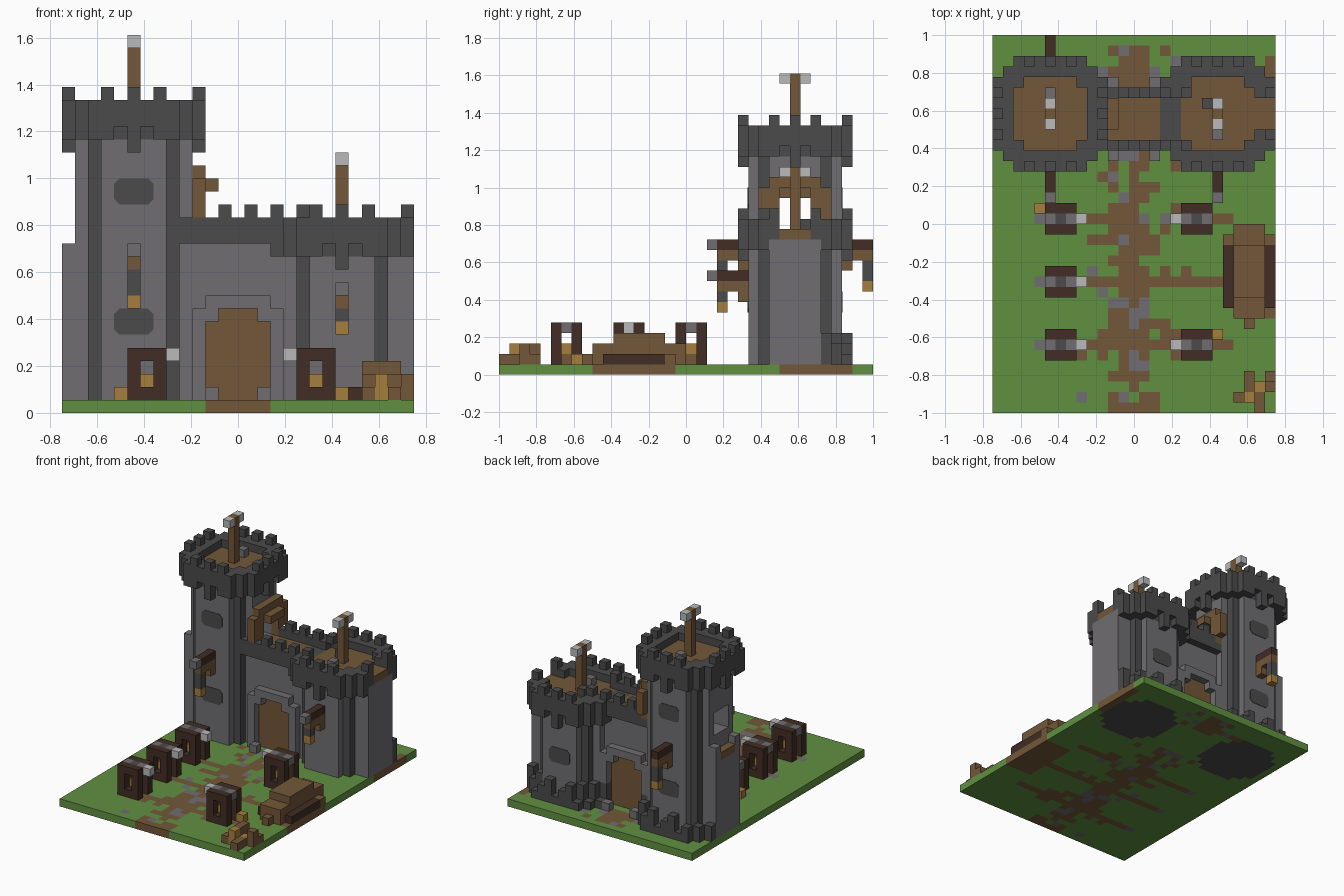
import bpy
import bmesh
import random
from mathutils import Vector

cube = bpy.data.objects.get("Cube")
if cube:
    bpy.data.objects.remove(cube, do_unlink=True)

random.seed(4)
U = 1 / 18                      # size of one block
SIZE = (27, 36, 29)             # model extent in blocks
PALETTE = {
    "grass": (0.12, 0.28, 0.053), "earth": (0.17, 0.095, 0.04),
    "stone": (0.16, 0.155, 0.165), "dark_stone": (0.069, 0.069, 0.069),
    "dark_wood": (0.054, 0.026, 0.018), "gold": (0.38, 0.21, 0.046),
    "pale_stone": (0.48, 0.49, 0.485),
}
ORDER = list(PALETTE)
MATS = []
for name, rgb in PALETTE.items():
    m = bpy.data.materials.new(name)
    m.use_nodes = True
    m.diffuse_color = (*rgb, 1)
    m.node_tree.nodes["Principled BSDF"].inputs["Base Color"].default_value = (*rgb, 1)
    MATS.append(m)

cells = {}                      # block position -> (part, colour)


def span(v):
    return range(v, v + 1) if isinstance(v, int) else range(*v)


def fill(part, colour, xs, ys, zs, keep=None):
    """Fill a box of blocks, within the model extent."""
    for x in span(xs):
        for y in span(ys):
            for z in span(zs):
                inside = 0 <= x < SIZE[0] and 0 <= y < SIZE[1]
                if inside and (keep is None or keep(x, y, z)):
                    cells[x, y, z] = (part, colour)


def carve(xs, ys, zs):
    for x in span(xs):
        for y in span(ys):
            for z in span(zs):
                cells.pop((x, y, z), None)


def octagon(cx, cy, r, cut):
    return lambda x, y, z: max(abs(x - cx), abs(y - cy)) <= r and abs(x - cx) + abs(y - cy) <= cut


# Ground with a trodden, stony path that widens beside the stands
STAND_ROWS = (6, 12, 18)
fill("ground", "grass", (0, 27), (0, 36), 0)
for y in [*range(25), *range(31, 35)]:
    near = min(abs(y - row) for row in STAND_ROWS)
    for x in range(8, 19):
        off = abs(x - 13)
        chance = {0: 0.95, 1: 0.9, 2: 0.5}.get(off, 0.05)
        if off > 1 and (near < 2 or y > 30):
            chance = 0.75 if near == 0 else 0.4
        if random.random() < chance:
            fill("ground", random.choice(["earth"] * 5 + ["stone"]), x, y, 0)
for y in STAND_ROWS:
    fill("ground", "earth", (4, 10), y, 0)
    fill("ground", "earth", (17, 23), y, 0)
    fill("ground", "stone", 4, y, 0)
fill("ground", "earth", (23, 27), (9, 17), 0)
fill("ground", "earth", 26, (27, 34), 0)

# Curtain wall, parapets, gate
fill("curtain_wall", "stone", (9, 18), (26, 30), (1, 13))
fill("curtain_wall", "earth", (9, 18), (26, 30), 13)
for y, out in ((25, -1), (30, 1)):
    fill("wall_parapet", "dark_stone", (9, 18), y, (13, 15))
    for x in (12, 14, 16, 18):
        fill("wall_parapet", "dark_stone", x, y, 15)
    fill("gate_surround", "stone", (10, 17), y, (1, 8))
    fill("gate_surround", "stone", (11, 16), y, 8)
    carve((11, 16), y, (1, 7))
    carve((12, 15), y, 7)
    fill("gate_door", "earth", (11, 16), y - out, (1, 7))
    fill("gate_door", "earth", (12, 15), y - out, 7)
    for x in (11, 15):
        fill("gate_step", "stone", x, y + out, 1)


# Towers
def tower(side, cx, top):
    """Octagonal tower whose parapet top is at the given block height."""
    cy, name = 28, side + "_tower"
    box = ((cx - 5, cx + 6), (cy - 5, cy + 6))
    body, floor, outer = octagon(cx, cy, 4, 6), octagon(cx, cy, 3, 5), octagon(cx, cy, 5, 8)

    def offsets(x, y):
        return sorted((abs(x - cx), abs(y - cy)))

    def ring(x, y, z):
        near, far = offsets(x, y)
        low = {0: top - 4, 1: top - 2}.get(near, top - 3) if far == 5 else top - 3
        return outer(x, y, z) and not floor(x, y, z) and z >= low

    def merlon(x, y, z):
        near, far = offsets(x, y)
        return far == 5 and near in (0, 2)

    def rubble(x, y, z):
        return (outer(x, y, z) and not body(x, y, z) and y > cy + 1
                and z <= 1 + (x * 2 + y) % 3)

    fill(name, "dark_stone", *box, 0, body)
    fill(name, "stone", *box, (1, top - 2), body)
    fill(name, "dark_stone", *box, (1, top - 2), lambda x, y, z: offsets(x, y) == [3, 3])
    fill(name, "earth", *box, top - 2, floor)
    fill(side + "_battlements", "dark_stone", *box, (top - 4, top), ring)
    fill(side + "_battlements", "dark_stone", *box, top, merlon)
    fill(side + "_rubble", "dark_stone", *box, (1, 4), rubble)
    # Mast
    fill(side + "_mast", "earth", cx, cy, (top - 1, top + 5))
    for y in (cy - 1, cy + 1):
        fill(side + "_mast", "pale_stone", cx, y, top + 4)


tower("right", 5, 24)
tower("left", 21, 15)

# Walkway openings and wall stubs
carve((16, 18), (26, 30), (14, 17))
carve((25, 27), (27, 30), (14, 17))
carve((0, 12), (27, 30), (14, 17))
fill("left_wall_stub", "stone", 26, (26, 31), (1, 13))
fill("left_wall_stub", "earth", (25, 27), (27, 30), 13)
fill("right_wall_stub", "stone", 0, (26, 31), (1, 11))
fill("right_wall_stub", "earth", 0, (26, 31), 11)
for y in (26, 30):
    fill("right_wall_stub", "stone", 0, y, (11, 13))
    fill("tower_doorway", "earth", 10, y, (14, 17))
for y in (25, 31):
    fill("tower_doorway", "earth", 10, y, (15, 17))
fill("tower_doorway", "earth", 10, (25, 32), 17)
fill("tower_doorway", "earth", 10, (26, 31), 18)
fill("tower_doorway", "earth", 11, (27, 30), 17)
fill("right_floor_block", "stone", 5, 30, 23)
fill("left_floor_block", "stone", 21, 26, 14)
fill("left_floor_block", "dark_stone", 20, 29, 14)


# Hanging lanterns on brackets
def lantern(name, x, wall, out, z, chain):
    tip = wall + out * 3
    for n in range(1, 4):
        fill(name, "dark_wood", x, wall + out * n, z)
        fill(name, "earth", x, wall + out * n, z - 1)
    fill(name, "earth", x, wall + out, z - 2)
    fill(name, "stone", x, tip + out, z)
    fill(name, "dark_stone", x, tip, (z - 1 - chain, z - 1))
    fill(name, "gold", x, tip, z - 2 - chain)


lantern("right_front_lantern", 5, 24, -1, 12, 2)
lantern("left_front_lantern", 21, 24, -1, 9, 1)
lantern("right_rear_lantern", 5, 32, 1, 12, 2)

# Market stands
for x, y, end in ((5, 6, 3), (5, 12, 3), (5, 18, 3), (18, 6, -1), (18, 18, -1)):
    for side in (y - 1, y + 1):
        fill("market_stand", "dark_wood", (x, x + 3), side, (1, 5))
        carve(x + 1, side, (2, 4))
    fill("market_stand", "stone", (x, x + 3), y, 4)
    fill("market_stand", "dark_stone", x + 1, y, 4)
    fill("market_stand", "pale_stone", x + end, y, 4)
    fill("market_stand", "earth", x + 1, y, 1)
    fill("market_stand", "gold", x + 1, y, 2)
fill("goods", "gold", 4, 19, 1)
fill("goods", "gold", 21, 7, 1)

# Upturned boat
fill("boat", "dark_wood", (22, 27), (10, 16), 1)
fill("boat", "earth", (22, 27), 16, 1)
fill("boat", "earth", (23, 26), (9, 18), (1, 3))
fill("boat", "earth", (23, 26), (11, 16), 3)
fill("boat", "earth", 24, 8, 1)

# Firewood pile
for x, y, h in ((23, 1, 1), (24, 2, 2), (25, 0, 1), (26, 2, 2), (24, 3, 2), (26, 3, 1), (25, 1, 1)):
    fill("firewood", "earth", x, y, (1, 1 + h))
fill("firewood", "gold", 24, 1, (1, 3))
fill("firewood", "gold", 25, 2, 1)


# Turn the blocks into one mesh per part, outer faces only
def new_object(name, bm):
    mesh = bpy.data.meshes.new(name)
    bm.to_mesh(mesh)
    bm.free()
    for m in MATS:
        mesh.materials.append(m)
    bpy.context.collection.objects.link(bpy.data.objects.new(name, mesh))


def place(p):
    return Vector(((p[0] - SIZE[0] / 2) * U, (p[1] - SIZE[1] / 2) * U, p[2] * U))


meshes = {part: bmesh.new() for part, colour in cells.values()}
for pos, (part, colour) in cells.items():
    bm = meshes[part]
    for axis in range(3):
        for sign in (-1, 1):
            n, u = Vector((0, 0, 0)), Vector((0, 0, 0))
            n[axis], u[(axis + 1) % 3] = sign, 0.5
            if tuple(int(a + b) for a, b in zip(pos, n)) in cells:
                continue
            v = n.cross(u)
            mid = Vector(pos) + Vector((0.5, 0.5, 0.5)) + n / 2
            corners = (mid - u - v, mid + u - v, mid + u + v, mid - u + v)
            face = bm.faces.new([bm.verts.new(place(c)) for c in corners])
            face.material_index = ORDER.index(colour)
for part, bm in meshes.items():
    bmesh.ops.remove_doubles(bm, verts=bm.verts[:], dist=U / 50)
    new_object(part, bm)

# Windows: thin dark plates with cut corners
c = 0.4
OUTLINE = [(c, 0), (3 - c, 0), (3, c), (3, 2 - c), (3 - c, 2), (c, 2), (0, 2 - c), (0, c)]
for x, y, z in ((4, 24, 16), (4, 24, 6), (4, 33, 16), (4, 33, 6), (20, 33, 6)):
    bm = bmesh.new()
    face = bm.faces.new([bm.verts.new(place((x + a, y - 0.06, z + b))) for a, b in OUTLINE])
    ext = bmesh.ops.extrude_face_region(bm, geom=[face])
    bmesh.ops.translate(bm, vec=(0, 0.12 * U, 0),
                        verts=[g for g in ext["geom"] if isinstance(g, bmesh.types.BMVert)])
    bmesh.ops.recalc_face_normals(bm, faces=bm.faces[:])
    for f in bm.faces:
        f.material_index = ORDER.index("dark_stone")
    new_object("window", bm)
